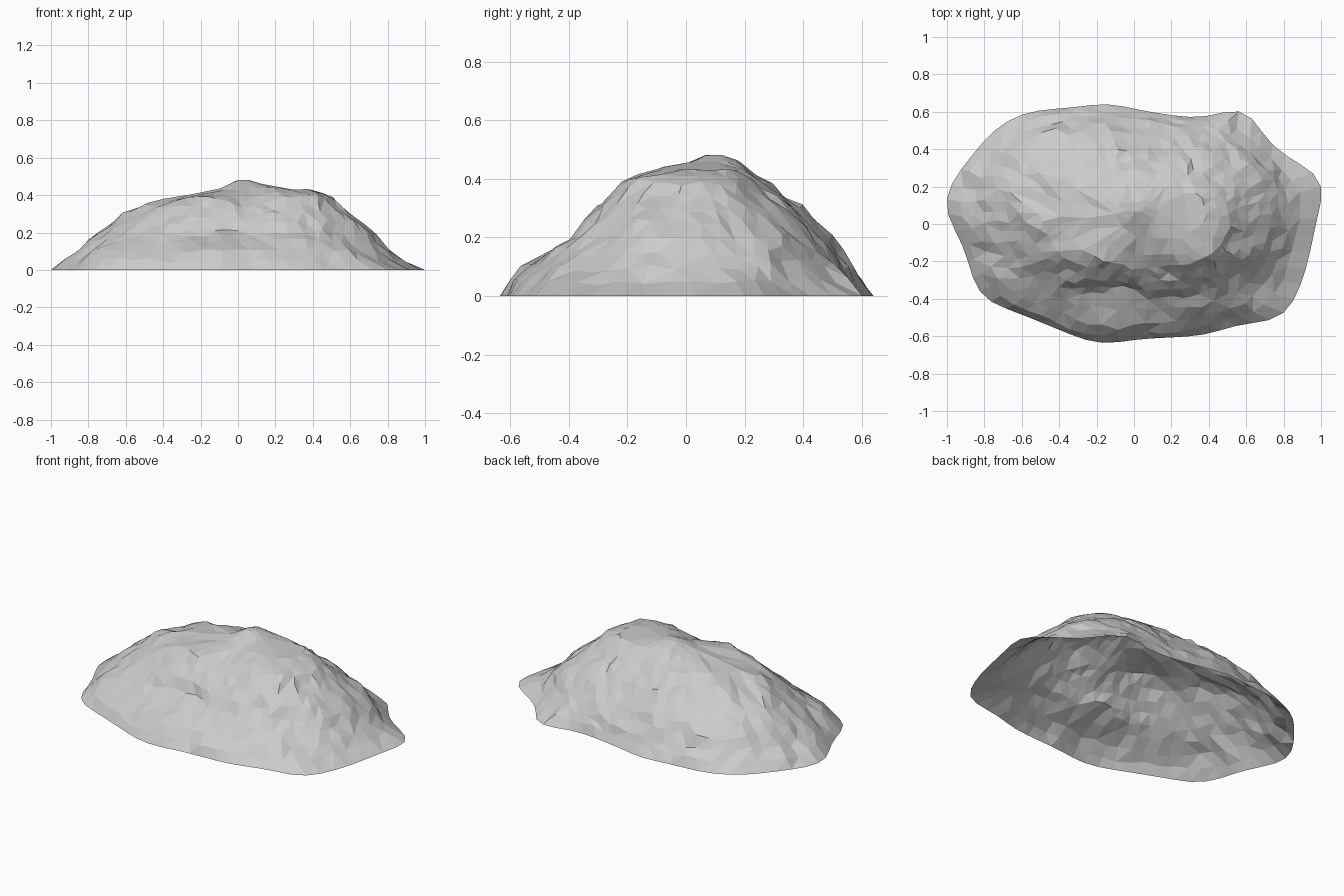
import bpy, bmesh, math, random
from mathutils import Vector, noise

if "Cube" in bpy.data.objects:
    bpy.data.objects.remove(bpy.data.objects["Cube"])

random.seed(4)
SEG = 60

# Footprint seen from above
FOOT = [(1, .2), (.95, -.02), (.91, -.22), (.85, -.39), (.79, -.48), (.7, -.515), (.57, -.52),
        (.37, -.585), (.2, -.595), (0, -.605), (-.14, -.635), (-.26, -.61), (-.45, -.53),
        (-.65, -.45), (-.79, -.4), (-.845, -.3), (-.87, -.17), (-.93, -.04), (-1, .08),
        (-.97, .2), (-.85, .36), (-.73, .5), (-.6, .58), (-.45, .605), (-.27, .615),
        (-.15, .64), (0, .605), (.2, .57), (.37, .555), (.47, .59), (.57, .61), (.63, .56),
        (.69, .44), (.81, .35), (.95, .27)]

# Extents of the contour at each height: z, xmin, xmax, ymin, ymax
LEVELS = [(0, -1, 1, -.635, .64), (.05, -.93, .89, -.595, .60), (.10, -.86, .82, -.545, .565),
          (.15, -.80, .78, -.46, .53), (.20, -.75, .73, -.40, .49), (.25, -.68, .67, -.36, .44),
          (.30, -.60, .61, -.32, .39), (.34, -.50, .55, -.28, .34), (.38, -.38, .52, -.24, .28),
          (.41, -.24, .46, -.17, .24), (.435, -.09, .39, -.08, .205), (.46, -.05, .13, 0, .18),
          (.485, -.01, .06, .06, .13)]

# Local lumps and hollows: x, y, radius x, radius y, height change
LUMPS = [(.02, -.22, .09, .16, -.04), (-.22, -.35, .22, .05, -.03), (-.2, -.44, .25, .04, .012),
         (-.45, -.25, .12, .06, -.02), (-.42, -.4, .1, .06, .015), (-.36, .24, .16, .1, .014),
         (.2, .42, .15, .1, -.015), (.39, -.2, .11, .08, .03), (.82, .05, .07, .3, -.015)]


def resample(pts, count):
    """Even spacing around a closed polyline."""
    ring = [Vector(p) for p in pts] + [Vector(pts[0])]
    lens = [(b - a).length for a, b in zip(ring, ring[1:])]
    step, out, i, start = sum(lens) / count, [], 0, 0
    for k in range(count):
        while start + lens[i] < k * step:
            start += lens[i]
            i += 1
        out.append(ring[i].lerp(ring[i + 1], (k * step - start) / lens[i]))
    return out


def smooth(ring):
    n = len(ring)
    return [(ring[i - 1] + ring[i] * 2 + ring[(i + 1) % n]) / 4 for i in range(n)]


def fit(ring, x0, x1, y0, y1):
    """Stretch a ring to the given extents."""
    xs, ys = [p.x for p in ring], [p.y for p in ring]
    sx, sy = (x1 - x0) / (max(xs) - min(xs)), (y1 - y0) / (max(ys) - min(ys))
    return [Vector((x0 + (p.x - min(xs)) * sx, y0 + (p.y - min(ys)) * sy)) for p in ring]


def weather(p):
    """Chip and erode a point, leaving the base edge untouched."""
    k = min(1, p.z / .08)
    top = min(1, max(.25, (.5 - p.z) / .15))
    q = Vector((p.x * 4, p.y * 5, p.z * 7))
    d = noise.noise_vector(q) * .024 + noise.noise_vector(q * 2.2) * .016
    z = sum(h * math.exp(-((p.x - x) / rx) ** 2 - ((p.y - y) / ry) ** 2)
            for x, y, rx, ry, h in LUMPS)
    jit = Vector([random.uniform(-.012, .012) for _ in range(3)]) * top
    out = p + (d * top + jit + Vector((0, 0, z))) * k
    out.z = max(0, out.z)
    return out


# Rock shell, open underneath
bm = bmesh.new()
ring = smooth(resample(FOOT, SEG))
rows = []
for z, *ext in LEVELS:
    rows.append([bm.verts.new(weather(Vector((p.x, p.y, z)))) for p in fit(ring, *ext)])
    for _ in range(3):
        ring = smooth(ring)
for a, b in zip(rows, rows[1:]):
    for i in range(SEG):
        k = (i + 1) % SEG
        bm.faces.new((a[i], b[i], b[k], a[k]))
peak = bm.verts.new((.02, .10, .49))
for i in range(SEG):
    bm.faces.new((rows[-1][i], peak, rows[-1][(i + 1) % SEG]))

# Merge the crowded summit and break the rings into irregular facets
bmesh.ops.remove_doubles(bm, verts=[v for v in bm.verts if v.co.z > .12], dist=.035)
bmesh.ops.triangulate(bm, faces=bm.faces[:])
bmesh.ops.beautify_fill(bm, faces=bm.faces[:], edges=[e for e in bm.edges if not e.is_boundary])
bmesh.ops.smooth_vert(bm, verts=[v for v in bm.verts if .08 < v.co.z < .45], factor=.25,
                      use_axis_x=True, use_axis_y=True, use_axis_z=True)
bmesh.ops.recalc_face_normals(bm, faces=bm.faces[:])
if sum(f.normal.z for f in bm.faces) < 0:
    bmesh.ops.reverse_faces(bm, faces=bm.faces[:])
mesh = bpy.data.meshes.new("rock")
bm.to_mesh(mesh)
bm.free()
rock = bpy.data.objects.new("rock", mesh)
bpy.context.collection.objects.link(rock)
